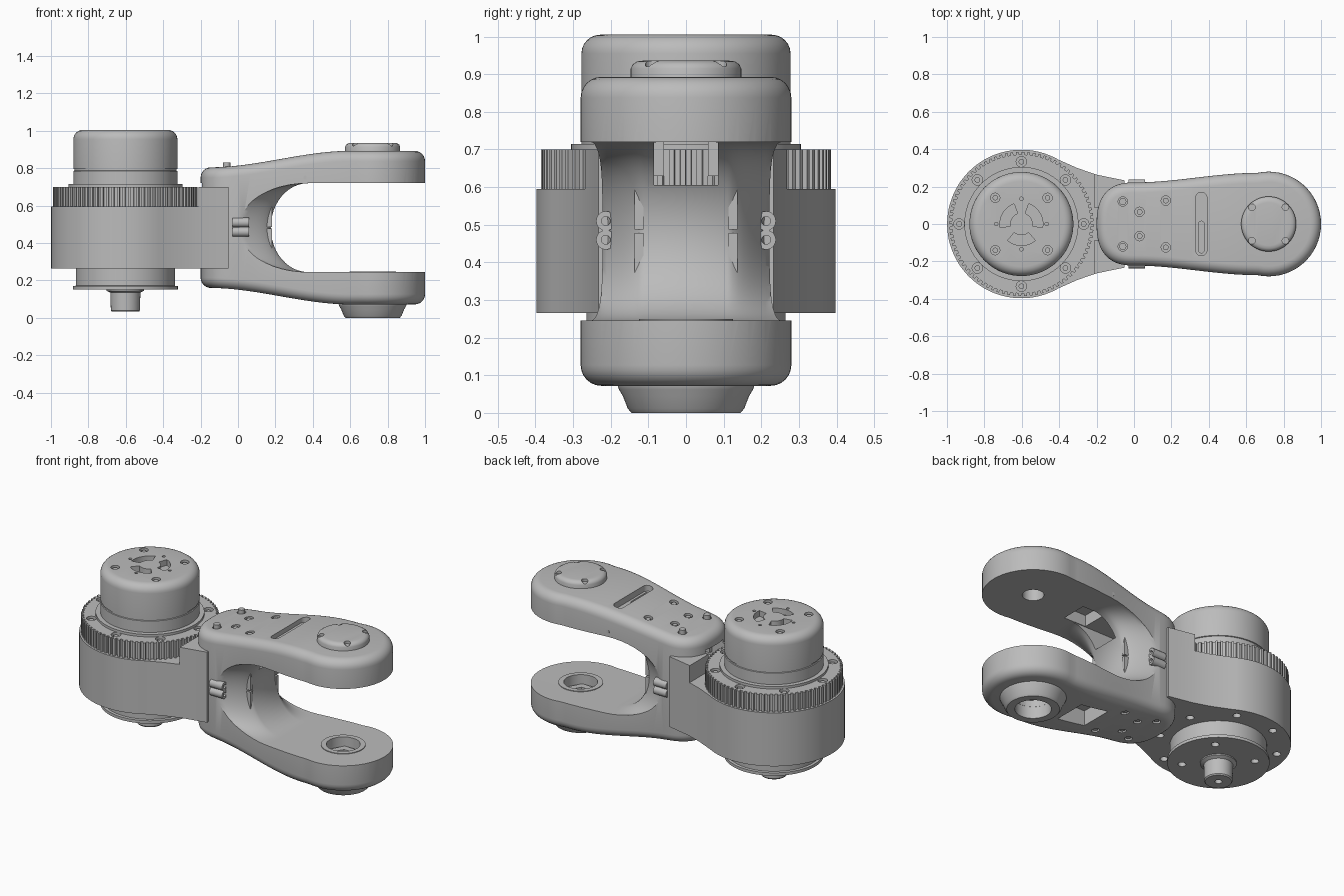
import bpy, bmesh
from math import sin, cos, pi, radians
from mathutils import Matrix

cube = bpy.data.objects.get("Cube")
if cube:
    bpy.data.objects.remove(cube, do_unlink=True)

metal = bpy.data.materials.new("grey metal")
metal.use_nodes = True
GREY = (0.5, 0.5, 0.5, 1)
metal.diffuse_color = GREY
metal.node_tree.nodes["Principled BSDF"].inputs["Base Color"].default_value = GREY

MX, TIP, MID = -0.602, 0.72, 0.4825   # motor axis, fork tip axis, fork mid height
made = []


def finish(name, bm):
    bmesh.ops.remove_doubles(bm, verts=bm.verts, dist=1e-5)
    bmesh.ops.recalc_face_normals(bm, faces=bm.faces)
    mesh = bpy.data.meshes.new(name)
    bm.to_mesh(mesh)
    bm.free()
    mesh.materials.append(metal)
    ob = bpy.data.objects.new(name, mesh)
    bpy.context.collection.objects.link(ob)
    made.append(ob)
    return ob


def stack(name, rings, loop=False):
    """Skin a list of equal point rings, with end caps unless looped."""
    bm = bmesh.new()
    rows = [[bm.verts.new(p) for p in ring] for ring in rings]
    n = len(rows[0])
    for a, b in zip(rows, rows[1:] + (rows[:1] if loop else [])):
        for i in range(n):
            bm.faces.new((a[i], a[(i + 1) % n], b[(i + 1) % n], b[i]))
    if not loop:
        bm.faces.new(rows[0])
        bm.faces.new(rows[-1])
    return finish(name, bm)


def extrude(name, pts, z0, z1):
    return stack(name, [[(x, y, z) for x, y in pts] for z in (z0, z1)])


def box(name, x0, x1, y0, y1, z0, z1):
    return extrude(name, [(x0, y0), (x1, y0), (x1, y1), (x0, y1)], z0, z1)


def turned(name, x, profile, loop=False, seg=72):
    rings = [[(x + r * cos(2 * pi * i / seg), r * sin(2 * pi * i / seg), z)
              for i in range(seg)] for r, z in profile]
    return stack(name, rings, loop)


def rods(name, pts, r, low, high, axis="z"):
    """Small cylinders in one mesh, from low to high about each point."""
    bm = bmesh.new()
    turn = {"z": Matrix(), "x": Matrix.Rotation(pi / 2, 4, "Y"),
            "y": Matrix.Rotation(pi / 2, 4, "X")}[axis]
    for p in pts:
        m = Matrix.Translation(p) @ turn @ Matrix.Translation((0, 0, (low + high) / 2))
        bmesh.ops.create_cone(bm, cap_ends=True, segments=20, radius1=r, radius2=r,
                              depth=high - low, matrix=m)
    return finish(name, bm)


def cut(target, *cutters):
    for c in cutters:
        mod = target.modifiers.new("cut", "BOOLEAN")
        mod.operation, mod.solver, mod.object = "DIFFERENCE", "EXACT", c
    deps = bpy.context.evaluated_depsgraph_get()
    mesh = bpy.data.meshes.new_from_object(target.evaluated_get(deps))
    target.modifiers.clear()
    target.data = mesh
    for c in cutters:
        made.remove(c)
        bpy.data.objects.remove(c, do_unlink=True)


def around(count, r, z, start=0):
    return [(MX + r * cos(radians(start) + 2 * pi * i / count),
             r * sin(radians(start) + 2 * pi * i / count), z) for i in range(count)]


def ease(t):
    t = min(max(t, 0), 1)
    return t * t * (3 - 2 * t)


def top(x):
    return 0.805 + 0.088 * ease((x + 0.15) / 0.75)


def mirrored(half):
    return half + [(x, -y) for x, y in reversed(half) if abs(y) > 1e-6]


# Fork body: waisted outline with rounded upper and lower edges
half = [(-0.2 * cos(a) ** 0.8, 0.222 * sin(a) ** 0.8) for a in
        [i * pi / 32 for i in range(16)]]
half += [(x / 30, 0.222 + 0.0515 * ease(x / 19.8)) for x in range(20)]
half += [(TIP + 0.28 * cos(a), 0.28 * sin(a)) for a in
         [radians(102 - 6 * i) for i in range(17)]] + [(1.0, 0)]
outline = mirrored(half)
n = len(outline)


def inset(d):
    pts = []
    for i, (x, y) in enumerate(outline):
        (ax, ay), (bx, by) = outline[i - 1], outline[(i + 1) % n]
        tx, ty = bx - ax, by - ay
        s = (tx * tx + ty * ty) ** 0.5
        pts.append((x - d * -ty / s, y - d * tx / s))
    return pts


bm = bmesh.new()
rows = []
R = 0.055
for k in range(7):
    a = k * pi / 12
    ring = inset(R * (1 - cos(a)))
    rows.append([(x, y, top(x) - R * (1 - sin(a))) for x, y in ring])
low = [[(x, y, 2 * MID - z) for x, y, z in r] for r in reversed(rows)]
rows = [[bm.verts.new(p) for p in r] for r in low + rows]
for a, b in zip(rows, rows[1:]):
    for i in range(n):
        bm.faces.new((a[i], a[(i + 1) % n], b[(i + 1) % n], b[i]))
for ring in (rows[0], rows[-1]):
    for k in range(len(half) - 1):
        quad = [ring[k], ring[k + 1], ring[n - k - 1], ring[(n - k) % n]]
        bm.faces.new(list(dict.fromkeys(quad)))
fork = finish("fork_body", bm)

# Fork opening with a rounded nose across the web
ts = [i / 8 for i in range(9)]
sides = [0.11 + 0.115 * t for t in ts] + [0.34]
rings = []
for y in [-s for s in reversed(sides)] + sides:
    t = min(max((abs(y) - 0.11) / 0.115, 0), 1)
    web = 0.175 * (1 - t ** 1.5)
    arc = [i * pi / 24 - pi / 2 for i in range(25)]
    rings.append([(0.375 - (0.375 - web) * cos(a), y, MID + 0.2375 * sin(a)) for a in arc]
                 + [(1.3, y, 0.72), (1.3, y, 0.245)])
cut(fork, stack("opening", rings))

# Fork channel, pockets, bores, slot and screw holes
spots = [(x, s * y) for x, y in ((-0.06, 0.12), (0.03, 0.065), (0.17, 0.125)) for s in (1, -1)]
upper = [(x, y, top(x)) for x, y in spots]
lower = [(x, y, 2 * MID - top(x)) for x, y in spots]
slot = [(0.36 + 0.03 * cos(a), (0.14 if sin(a) > 0 else -0.14) + 0.03 * sin(a))
        for a in [(i + 0.5) * pi / 10 for i in range(20)]]
cut(fork, box("channel", -0.35, 0.36, -0.085, 0.085, 0.605, 0.721))
cut(fork, box("upper_pocket", 0.28, 0.43, -0.08, 0.08, 0.7, 0.79))
cut(fork, box("lower_pocket", 0.27, 0.46, -0.1, 0.1, 0, 0.2))
cut(fork, rods("bore", [(TIP, 0, 0)], 0.1, -0.1, 0.4))
cut(fork, rods("upper_bore", [(TIP, 0, 0.7)], 0.06, 0, 0.14))
cut(fork, extrude("slot", slot, 0.838, 0.95))
cut(fork, extrude("inner_slot", [(0.36 + (x - 0.36) * 0.5, y * 0.5 - 0.07) for x, y in slot], 0.82, 0.9))
cut(fork, rods("top_holes", upper, 0.025, -0.025, 0.04))
cut(fork, rods("bottom_holes", lower, 0.022, -0.04, 0.025))
rods("top_screws", upper[2:], 0.015, -0.04, -0.006)
rods("raised_screws", upper[:2], 0.019, -0.04, 0.022)
rods("bottom_screws", lower, 0.014, 0.006, 0.04)
rods("side_pins", [(0.36, s * 0.24, 0.75) for s in (1, -1)], 0.011, -0.012, 0.012, "y")

# Details on the web
for s in (1, -1):
    for z in (0.46, 0.51):
        screw = rods("web_screw", [(0, s * 0.213, z)], 0.026, -0.03, 0.058, "x")
        cut(screw, rods("socket", [(0.05, s * 0.213, z)], 0.012, -0.01, 0.03, "x"))
    for z in (0.372, 0.487):
        box("web_key", 0.1, 0.181, s * 0.125 - 0.012, s * 0.125 + 0.012, z, z + 0.106)
    box("channel_bracket", -0.12, -0.02, s * 0.073 - 0.014, s * 0.073 + 0.014, 0.63, 0.73)

# Fork tip cap, lower boss and bearing
cap = turned("tip_cap", TIP, [(0.147, 0.87), (0.147, 0.915), (0.142, 0.926), (0.13, 0.934),
                              (0.115, 0.936)])
cut(cap, rods("cap_holes", [(TIP + a * 0.09, b * 0.09, 0.935) for a in (1, -1) for b in (1, -1)],
              0.018, -0.015, 0.03))
turned("lower_boss", TIP, [(0.1, 0), (0.145, 0), (0.155, 0.012), (0.168, 0.045), (0.178, 0.062),
                           (0.183, 0.075), (0.183, 0.1), (0.1, 0.1)], True)
turned("bearing_rim", TIP, [(0.095, 0.2), (0.125, 0.2), (0.125, 0.249), (0.095, 0.249)], True)
turned("bearing_core", TIP, [(0.055, 0.11), (0.101, 0.11), (0.101, 0.19), (0.055, 0.19)], True, 6)

# Joint housing and the raised shoulder beside the fork
flank = [(-0.2, 0.264), (-0.1, 0.243), (-0.05, 0.233)]
half = [(MX + 0.397 * cos(a), 0.397 * sin(a)) for a in [radians(180 - 4 * i) for i in range(31)]]
housing = extrude("joint_housing", mirrored(half + [(-0.3, 0.298)] + flank), 0.265, 0.595)
cut(housing, rods("housing_holes", around(8, 0.335, 0.265, 22.5), 0.022, -0.05, 0.03))
shoulder = extrude("shoulder", mirrored([(-0.212, 0.268)] + flank), 0.59, 0.7)
cut(shoulder, box("shoulder_channel", -0.35, 0.1, -0.085, 0.085, 0.58, 0.75))

# Toothed ring with bolts
teeth = 80
pts = []
for i in range(teeth):
    for f, r in ((0, 0.371), (0.45, 0.371), (0.5, 0.386), (0.95, 0.386)):
        a = 2 * pi * (i + f) / teeth
        pts.append((MX + r * cos(a), r * sin(a)))
ring = extrude("toothed_ring", pts, 0.59, 0.7)
cut(ring, rods("ring_holes", around(8, 0.333, 0.7), 0.028, -0.03, 0.03))
rods("ring_bolts", around(8, 0.333, 0.7), 0.015, -0.04, -0.008)

# Motor cap with screw holes and curved vents
dome = [(0.228 + 0.05 * sin(a), 0.955 + 0.05 * cos(a)) for a in [i * pi / 12 for i in range(7)]]
motor = turned("motor_cap", MX, dome + [(0.278, 0.797), (0.273, 0.795), (0.273, 0.787),
                                        (0.278, 0.785), (0.278, 0.715), (0.305, 0.715), (0.305, 0.68)])
cut(motor, rods("motor_holes", around(4, 0.198, 1.005, 45), 0.025, -0.03, 0.03))
cut(motor, rods("pin_holes", around(4, 0.135, 1.005), 0.009, -0.02, 0.03))
for k in range(3):
    span = [radians(120 * k - 10 + i * 8) for i in range(11)]
    vent = [(MX + 0.115 * cos(a), 0.115 * sin(a)) for a in span]
    vent += [(MX + 0.06 * cos(a), 0.06 * sin(a)) for a in reversed(span)]
    cut(motor, extrude("vent", vent, 0.97, 1.05))
rods("motor_screws", around(4, 0.198, 1.005, 45), 0.014, -0.04, -0.008)

# Output flange and shaft below
flange = turned("output_flange", MX, [(0.265, 0.28), (0.265, 0.172), (0.28, 0.17), (0.28, 0.152)])
cut(flange, rods("flange_holes", around(4, 0.2, 0.152, 45), 0.022, -0.03, 0.03))
shaft = turned("output_shaft", MX, [(0.1, 0.16), (0.1, 0.145), (0.08, 0.135), (0.078, 0.04), (0.072, 0.033)])
cut(shaft, rods("shaft_hole", [(MX, 0, 0.033)], 0.02, -0.03, 0.03))

# Smooth shading with sharp edges
bpy.ops.object.select_all(action="DESELECT")
for ob in made:
    ob.select_set(True)
bpy.context.view_layer.objects.active = fork
bpy.ops.object.shade_smooth_by_angle(angle=radians(32))
